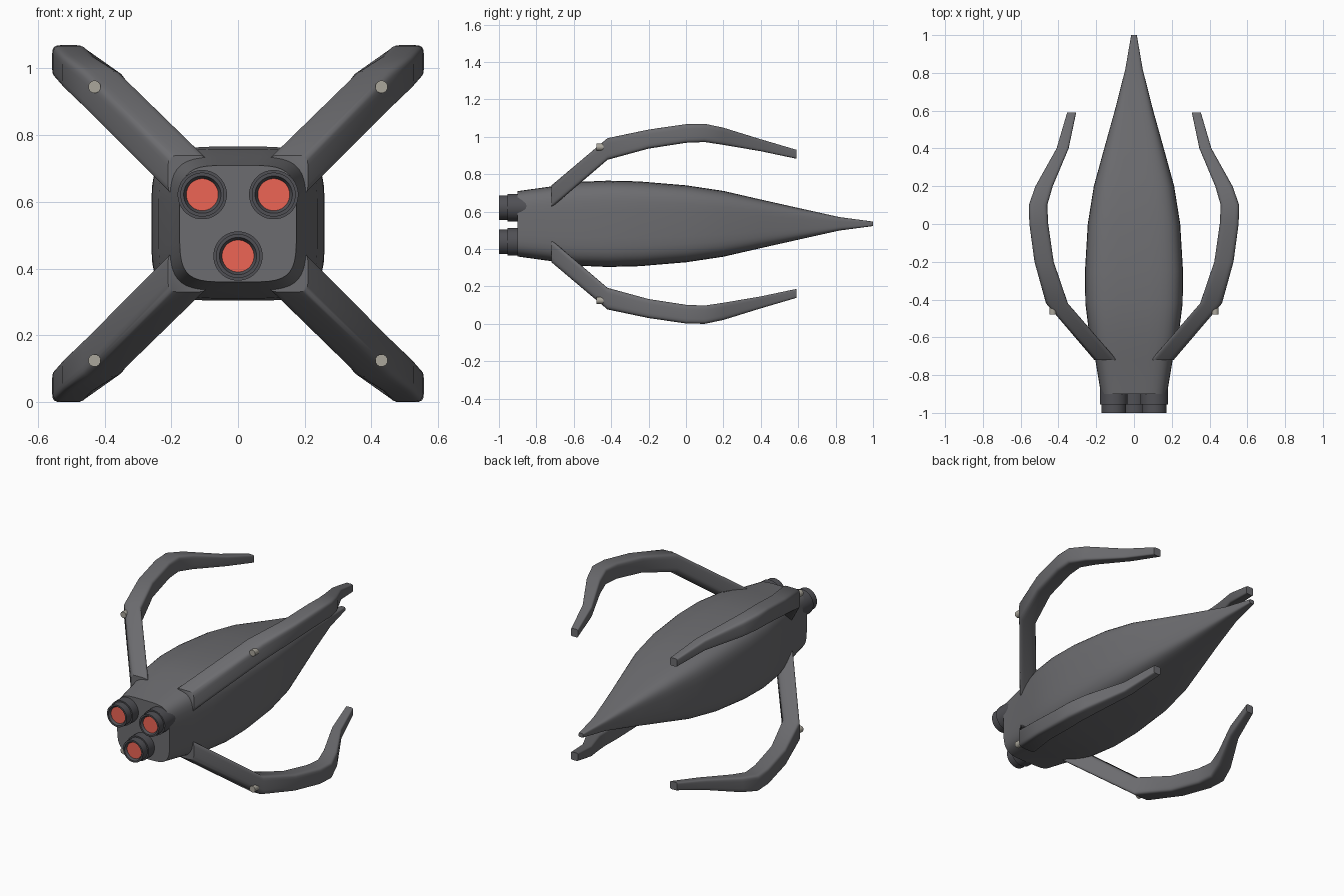
import bpy, bmesh, math

if "Cube" in bpy.data.objects:
    bpy.data.objects.remove(bpy.data.objects["Cube"])

ZC = 0.535  # height of the body axis


def material(name, rgb):
    m = bpy.data.materials.new(name)
    m.diffuse_color = (*rgb, 1)
    m.use_nodes = True
    m.node_tree.nodes["Principled BSDF"].inputs["Base Color"].default_value = m.diffuse_color
    return m


DARK = material("dark_grey", (0.15, 0.15, 0.16))
DARKER = material("nozzle_grey", (0.08, 0.08, 0.09))
RED = material("red_glow", (0.85, 0.13, 0.09))
PALE = material("pale_metal", (0.4, 0.38, 0.33))


def loft(name, rings, mat, angle=40):
    """Skin a list of equal-length point rings and cap both ends."""
    bm = bmesh.new()
    loops = [[bm.verts.new(p) for p in ring] for ring in rings]
    n = len(loops[0])
    for a, b in zip(loops, loops[1:]):
        for i in range(n):
            j = (i + 1) % n
            bm.faces.new((a[i], a[j], b[j], b[i]))
    bm.faces.new(loops[0])
    bm.faces.new(loops[-1])
    bmesh.ops.recalc_face_normals(bm, faces=bm.faces[:])
    me = bpy.data.meshes.new(name)
    bm.to_mesh(me)
    bm.free()
    ob = bpy.data.objects.new(name, me)
    bpy.context.collection.objects.link(ob)
    me.materials.append(mat)
    bpy.ops.object.select_all(action='DESELECT')
    ob.select_set(True)
    bpy.context.view_layer.objects.active = ob
    bpy.ops.object.shade_smooth_by_angle(angle=math.radians(angle))
    return ob


def ring(cx, y, cz, hx, hz, power, n):
    """Rounded rectangle (superellipse) lying across the y axis."""
    pts = []
    for i in range(n):
        t = 2 * math.pi * (i + 0.5) / n
        c, s = math.cos(t), math.sin(t)
        pts.append((cx + hx * math.copysign(abs(c) ** (2 / power), c), y,
                    cz + hz * math.copysign(abs(s) ** (2 / power), s)))
    return pts


def turned(name, x, z, profile, mat, n=32):
    """Round part along y from (y, radius) pairs."""
    return loft(name, [ring(x, y, z, r, r, 2, n) for y, r in profile], mat)


# Hull: y, half width, half height
hull = [(-0.9, 0.175, 0.175), (-0.72, 0.205, 0.2), (-0.58, 0.238, 0.224),
        (-0.42, 0.258, 0.231), (-0.25, 0.26, 0.227), (0, 0.245, 0.206),
        (0.2, 0.213, 0.176), (0.4, 0.158, 0.13), (0.6, 0.102, 0.085),
        (0.82, 0.046, 0.036), (1.0, 0.015, 0.012)]
loft("hull", [ring(0, y, ZC, w, h, 4.5, 40) for y, w, h in hull], DARK)

# Curved arms: y, x offset, z offset, half size
arm = [(-0.72, 0.15, 0.145, 0.06), (-0.42, 0.408, 0.4, 0.058),
       (-0.2, 0.476, 0.453, 0.051), (0, 0.504, 0.483, 0.05),
       (0.1, 0.508, 0.486, 0.049), (0.2, 0.476, 0.468, 0.046),
       (0.4, 0.378, 0.42, 0.032), (0.59, 0.33, 0.372, 0.024)]
for sx, side in ((-1, "left"), (1, "right")):
    for sz, level in ((-1, "lower"), (1, "upper")):
        loft(f"{level}_{side}_arm",
             [ring(sx * x, y, ZC + sz * z, h, h, 5.5, 24) for y, x, z, h in arm], DARK)
        # Small pin at the front of each arm
        turned(f"{level}_{side}_pin", sx * 0.43, ZC + sz * 0.41,
               [(-0.478, 0.019), (-0.42, 0.019)], PALE, 12)

# Three engine nozzles with recessed red discs
for name, x, z in (("left", -0.107, 0.622), ("right", 0.107, 0.622), ("lower", 0, 0.438)):
    turned(name + "_nozzle", x, z,
           [(-0.985, 0.048), (-1.0, 0.056), (-1.0, 0.066), (-0.955, 0.066),
            (-0.955, 0.074), (-0.75, 0.074)], DARKER)
    turned(name + "_nozzle_disc", x, z, [(-0.987, 0.048), (-0.975, 0.048)], RED)
